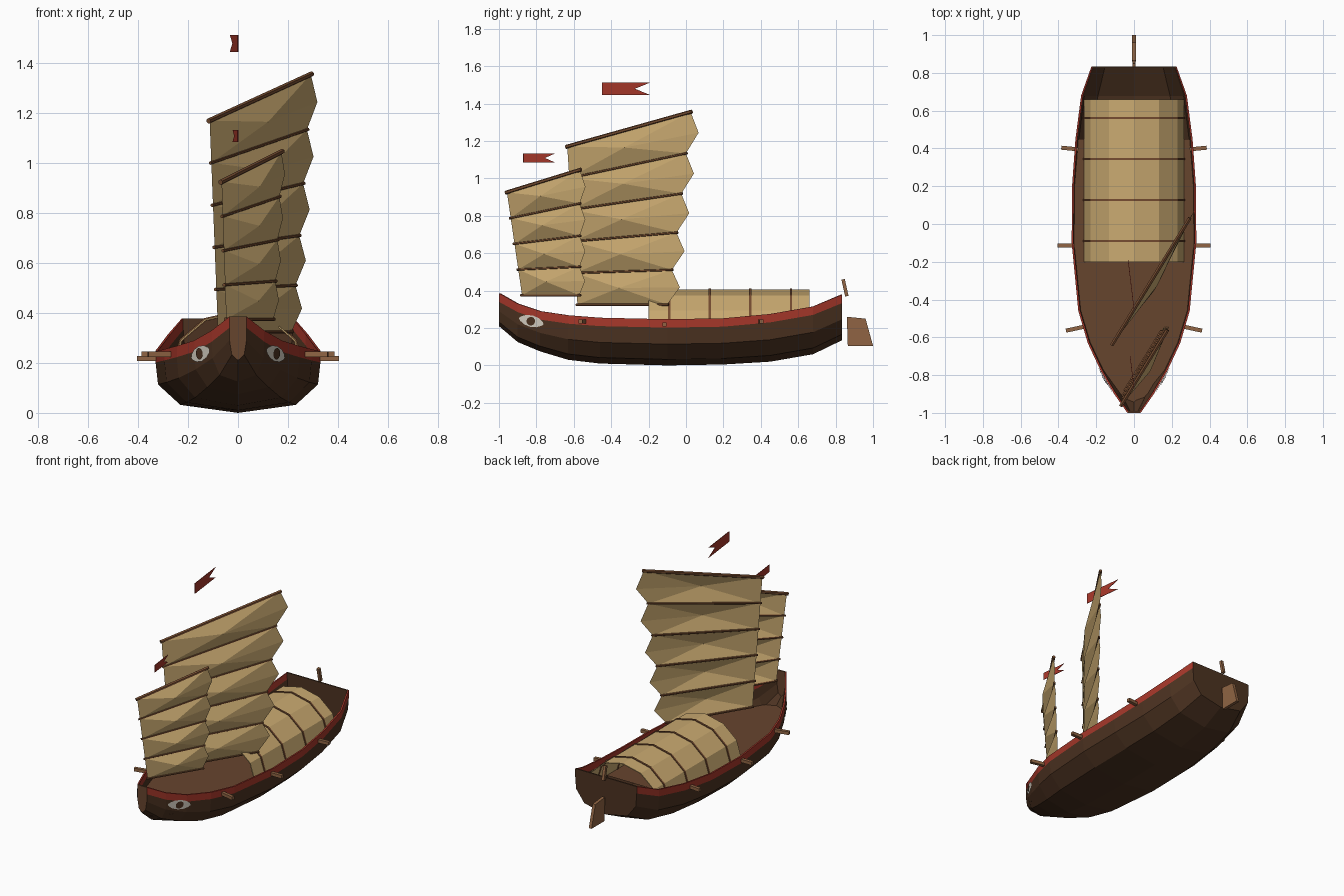
import bpy
import bmesh
from math import sin, cos, pi, radians
from mathutils import Vector
from mathutils.bvhtree import BVHTree

if "Cube" in bpy.data.objects:
    bpy.data.objects.remove(bpy.data.objects["Cube"])


def material(name, rgb):
    m = bpy.data.materials.new(name)
    m.use_nodes = True
    colour = [(c / 255) ** 2.2 for c in rgb] + [1]
    m.diffuse_color = colour
    m.node_tree.nodes["Principled BSDF"].inputs["Base Color"].default_value = colour
    return m


HULL = material("dark hull wood", (78, 54, 38))
DECK = material("deck wood", (102, 70, 49))
RED = material("red paint", (165, 58, 46))
CLOTH = material("tan cloth", (200, 168, 112))
BATTEN = material("batten wood", (118, 78, 52))
POLE = material("light wood", (142, 100, 69))
WHITE = material("eye white", (215, 209, 196))


def build(name, verts, faces, mats, index=None, tidy=True):
    """Make a flat-shaded object; index gives the material of each face."""
    me = bpy.data.meshes.new(name)
    me.from_pydata([tuple(v) for v in verts], [], faces)
    for m in mats:
        me.materials.append(m)
    if index:
        for p, i in zip(me.polygons, index):
            p.material_index = i
    if tidy:
        bm = bmesh.new()
        bm.from_mesh(me)
        bmesh.ops.recalc_face_normals(bm, faces=bm.faces)
        bm.to_mesh(me)
        bm.free()
    ob = bpy.data.objects.new(name, me)
    bpy.context.collection.objects.link(ob)
    return ob


def solidify(ob, thickness, offset=-1):
    mod = ob.modifiers.new("thickness", "SOLIDIFY")
    mod.thickness = thickness
    mod.offset = offset


def rod(name, a, b, r, mat, sides=6):
    a, b = Vector(a), Vector(b)
    q = (b - a).to_track_quat("Z", "Y")
    ring = [q @ Vector((r * cos(t), r * sin(t), 0))
            for t in (2 * pi * (i + .5) / sides for i in range(sides))]
    faces = [(i, (i + 1) % sides, (i + 1) % sides + sides, i + sides) for i in range(sides)]
    faces += [tuple(range(sides)), tuple(range(sides, 2 * sides))]
    return build(name, [a + v for v in ring] + [b + v for v in ring], faces, [mat])


# Hull stations: y, half width, rim height, keel height
STATIONS = [(-1, .035, .385, .21), (-.9, .105, .33, .125), (-.78, .175, .29, .075),
            (-.63, .245, .268, .03), (-.46, .295, .255, .01), (-.1, .33, .247, 0),
            (.2, .328, .252, .005), (.45, .31, .275, .02), (.68, .28, .315, .06),
            (.835, .225, .378, .135)]


def half_section(w, top, keel):
    h = top - keel
    return [(w, top), (w, top - .045), (.97 * w, keel + .46 * h), (.7 * w, keel + .13 * h), (0, keel)]


verts, faces, index = [], [], []
for y, w, top, keel in STATIONS:
    half = half_section(w, top, keel)
    full = half + [(-x, z) for x, z in half[-2::-1]]
    verts += [(x, y, z) for x, z in full]
N = 9
for s in range(len(STATIONS) - 1):
    for i in range(N - 1):
        a = s * N + i
        faces.append((a, a + 1, a + N + 1, a + N))
        index.append(1 if i in (0, N - 2) else 0)
faces += [tuple(range(N)), tuple(range(len(verts) - N, len(verts)))]
index += [2, 0]
hull = build("hull", verts, faces, [HULL, RED, DECK], index)
hull_tree = BVHTree.FromPolygons([Vector(v) for v in verts], faces)
solidify(hull, .01)

# Deck, cut to the hull width at its height
DECK_Z = .175
edge = [(.025, -.95)]
for y, w, top, keel in STATIONS[1:8]:
    sec = half_section(w, top, keel)
    for (x0, z0), (x1, z1) in zip(sec, sec[1:]):
        if z1 <= DECK_Z <= z0:
            edge.append((x1 + (x0 - x1) * (DECK_Z - z1) / (z0 - z1) - .004, y))
verts = [(s * x, y, DECK_Z) for x, y in edge for s in (-1, 1)]
faces = [(i, i + 1, i + 3, i + 2) for i in range(0, len(verts) - 2, 2)]
build("deck", verts, faces, [DECK])


# Arched cabin roof and its hoops
def arch(name, y0, y1, grow, thickness, mat):
    pts = [((.265 + grow) * cos(i * pi / 6), .18 + (.225 + grow) * sin(i * pi / 6)) for i in range(7)]
    verts = [(x, y, z) for x, z in pts for y in (y0, y1)]
    faces = [(i, i + 1, i + 3, i + 2) for i in range(0, 12, 2)]
    solidify(build(name, verts, faces, [mat]), thickness)


arch("cabin_roof", -.2, .66, 0, .006, CLOTH)
for i in range(4):
    y = -.09 + i * .217
    arch(f"cabin_hoop_{i + 1}", y - .006, y + .006, .005, .014, BATTEN)

# Sails: battened panels, each a fan around a billowed centre
ALONG = Vector((.523, .852, 0))
OUT = Vector((.852, -.523, 0))


def lerp(a, b, t):
    return a + (b - a) * t


def sail(name, panels, mast, luff, leech, low, high, tilt, bulge):
    """mast, luff and leech are (bottom, top) pairs."""
    rows = []
    for i in range(panels + 1):
        t = i / panels
        foot = Vector((0, lerp(*mast, t), lerp(low, high, t)))
        a = foot + ALONG * lerp(*luff, t)
        b = foot + ALONG * lerp(*leech, t) + Vector((0, 0, tilt * t ** 1.5))
        rows.append((a, b))
        r = .011 if i == panels else .007
        tip = (b - a).normalized() * .008
        rod(f"{name}_batten_{i + 1}", a - tip, b + tip, r, BATTEN)
    verts, faces = [], []
    for (a, b), (c, d) in zip(rows, rows[1:]):
        k = len(verts)
        side = (b + d) / 2 + ALONG * bulge
        verts += [a, b, side, d, c, (a + b + c + d) / 4 + OUT * .04]
        faces += [(k + i, k + (i + 1) % 5, k + 5) for i in range(5)]
    build(name, verts, faces, [CLOTH], tidy=False)


sail("main_sail", 5, (-.45, -.45), (-.153, -.217), (.41, .557), .325, 1.17, .185, .065)
sail("fore_sail", 4, (-.80, -.85), (-.09, -.126), (.27, .332), .375, .925, .12, .035)


# Swallow-tailed pennants
def pennant(name, y, z, length, height):
    shape = [(0, 0), (1, 0), (.68, .5), (1, 1), (0, 1)]
    verts = [(-.12 * length * u, y + length * u, z + height * v) for u, v in shape]
    solidify(build(name, verts, [(0, 1, 2), (0, 2, 4), (2, 3, 4)], [RED]), .003, 0)


pennant("main_pennant", -.45, 1.445, .26, .068)
pennant("fore_pennant", -.87, 1.085, .17, .048)

# Side poles, rudder and tiller
for side, word in ((1, "left"), (-1, "right")):
    for label, x, y, z, lean in (("front", .27, -.545, .235, -.22),
                                 ("middle", .315, -.115, .218, 0),
                                 ("rear", .295, .395, .235, .1)):
        end = (side * (x + .09), y + lean * .09, z)
        rod(f"{label}_pole_{word}", (side * x, y, z), end, .015, POLE, 4)

blade = [(.86, .26), (.96, .25), (1, .105), (.865, .105)]
solidify(build("rudder", [(0, y, z) for y, z in blade], [(0, 1, 2, 3)], [POLE]), .02, 0)
rod("tiller", (0, .86, .37), (0, .84, .46), .013, POLE, 4)


# Painted eyes laid onto the bow planking
def eye_patch(name, side, long, tall, tip, lift, mat):
    turn = radians(-14)
    pts = []
    for ring in (1, .5):
        for i in range(12):
            t = 2 * pi * i / 12
            u, v = ring * long * cos(t), ring * tall * sin(t) * abs(sin(t)) ** tip
            pts.append((u * cos(turn) - v * sin(turn), u * sin(turn) + v * cos(turn)))
    pts.append((0, 0))
    verts = []
    for u, v in pts:
        hit, normal, _, _ = hull_tree.ray_cast(Vector((side, -.825 + u, .237 + v)), Vector((-side, 0, 0)))
        if normal.x * side < 0:
            normal = -normal
        verts.append(hit + normal * lift)
    faces = [(i, (i + 1) % 12, (i + 1) % 12 + 12, i + 12) for i in range(12)]
    faces += [(i + 12, (i + 1) % 12 + 12, 24) for i in range(12)]
    build(name, verts, faces, [mat])


for side, word in ((1, "left"), (-1, "right")):
    eye_patch(f"eye_{word}", side, .068, .031, .4, .005, WHITE)
    eye_patch(f"pupil_{word}", side, .023, .023, 0, .009, HULL)
